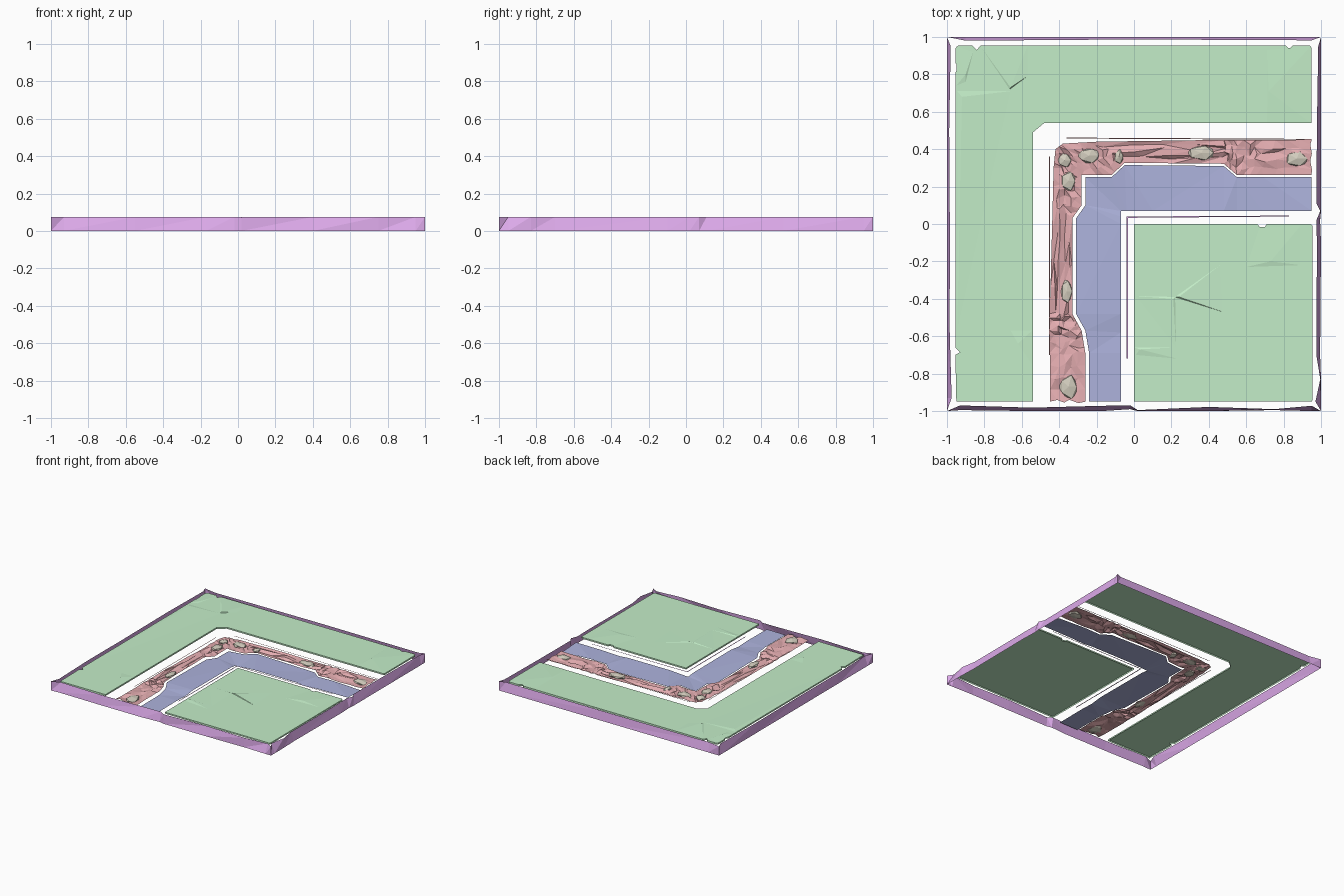
import bpy, bmesh, random
from mathutils import Vector

if "Cube" in bpy.data.objects:
    bpy.data.objects.remove(bpy.data.objects["Cube"])

random.seed(4)
TOP = 0.07


def mat(name, rgb):
    m = bpy.data.materials.new(name)
    m.diffuse_color = (*rgb, 1)
    m.use_nodes = True
    m.node_tree.nodes["Principled BSDF"].inputs["Base Color"].default_value = m.diffuse_color
    return m


GREEN = mat("grass", (0.55, 0.85, 0.58))
BLUE = mat("water", (0.42, 0.45, 0.72))
RED = mat("earth", (0.78, 0.42, 0.44))
PURPLE = mat("edging", (0.72, 0.4, 0.82))
BEIGE = mat("stone", (0.66, 0.62, 0.52))


def finish(bm, name, material):
    me = bpy.data.meshes.new(name)
    bm.to_mesh(me)
    bm.free()
    me.materials.append(material)
    ob = bpy.data.objects.new(name, me)
    bpy.context.collection.objects.link(ob)
    return ob


def plate(name, outline, patches):
    """Flat ground sheet with a short skirt and shallow raised facets."""
    bm = bmesh.new()
    top = [bm.verts.new((x, y, TOP)) for x, y in outline]
    low = [bm.verts.new((x, y, TOP - 0.012)) for x, y in outline]
    face = bm.faces.new(top)
    for i in range(len(top)):
        j = (i + 1) % len(top)
        bm.faces.new((top[i], low[i], low[j], top[j]))
    bmesh.ops.recalc_face_normals(bm, faces=bm.faces)
    face.normal_update()
    if face.normal.z < 0:
        bmesh.ops.reverse_faces(bm, faces=bm.faces)
    bmesh.ops.triangulate(bm, faces=[face])
    for apex, ring in patches:
        c = bm.verts.new((*apex, TOP + 0.005))
        r = [bm.verts.new((x, y, TOP + 0.0004)) for x, y in ring]
        for i in range(len(r)):
            f = bm.faces.new((c, r[i], r[(i + 1) % len(r)]))
            f.normal_update()
            if f.normal.z < 0:
                f.normal_flip()
    return finish(bm, name, GREEN)


def strip(name, a, b, z, material, rows=1, cols=1, jitter=0.0, edge=0.0):
    """Sheet between two matching polylines."""
    bm = bmesh.new()
    grid = []
    n = len(a) - 1
    for k in range(n * cols + 1):
        s = min(k // cols, n - 1)
        t = k / cols - s
        p = Vector(a[s]).lerp(Vector(a[s + 1]), t)
        q = Vector(b[s]).lerp(Vector(b[s + 1]), t)
        row = []
        for r in range(rows + 1):
            v = p.lerp(q, r / rows)
            side = r in (0, rows)
            dz = random.uniform(-1, 1) * (edge if side else jitter)
            if not side:
                v = v + Vector((random.uniform(-.012, .012), random.uniform(-.012, .012)))
            row.append(bm.verts.new((v.x, v.y, z + dz)))
        grid.append(row)
    for g, h in zip(grid, grid[1:]):
        for r in range(rows):
            bm.faces.new((g[r], g[r + 1], h[r + 1], h[r]))
    bmesh.ops.triangulate(bm, faces=bm.faces)
    for f in bm.faces:
        f.normal_update()
        if f.normal.z < 0:
            f.normal_flip()
    return finish(bm, name, material)


# Large L-shaped ground, with small notches in its outer edge
plate("outer_ground", [
    (-.95, -.95), (-.54, -.95), (-.54, .49), (-.48, .54), (.95, .54), (.95, .94), (.94, .955),
    (.85, .955), (.83, .935), (.81, .955), (-.82, .955), (-.84, .93), (-.865, .955), (-.94, .955),
    (-.955, .94), (-.955, .86), (-.935, .84), (-.955, .81), (-.955, -.66), (-.93, -.685), (-.955, -.7)],
    [((-.66, .73), [(-.82, .95), (-.57, .95), (-.57, .79), (-.665, .72)]),
     ((-.9, .8), [(-.95, .95), (-.86, .92), (-.9, .76), (-.95, .74)]),
     ((-.92, .68), [(-.945, .71), (-.66, .71), (-.945, -.57)]),
     ((.72, .71), [(.71, .54), (.945, .54), (.945, .66), (.945, .95), (.82, .94), (.71, .93)]),
     ((-.62, -.64), [(-.66, -.57), (-.545, -.57), (-.545, -.75)])])

# Square inner ground
plate("inner_ground", [(0, -.95), (.95, -.95), (.955, -.94), (.955, -.01), (.945, 0),
                       (.71, 0), (.7, -.015), (.67, -.015), (.66, 0), (0, 0)],
      [((.24, -.39), [(.22, -.39), (.46, -.22), (.475, -.47)]),
       ((.73, -.2), [(.6, -.23), (.67, -.02), (.89, -.01), (.89, -.22)]),
       ((.03, -.67), [(0, -.66), (.22, -.66), (.23, -.72), (.01, -.7)]),
       ((.21, -.4), [(.01, -.385), (.22, -.39), (.225, -.66)])])

# Water, from the front end round the bend to the right end
inner = [(-.07, -.95), (-.07, -.69), (-.07, -.58), (-.07, -.48), (-.07, 0), (-.07, .04), (-.07, .07),
         (-.04, .07), (.1, .07), (.48, .07), (.55, .07), (.69, .07), (.95, .07)]
outer = [(-.24, -.95), (-.24, -.69), (-.26, -.57), (-.31, -.48), (-.31, .03), (-.26, .1), (-.26, .25),
         (-.12, .25), (-.05, .315), (.48, .31), (.55, .25), (.69, .25), (.95, .25)]
strip("water", inner, outer, .048, BLUE, edge=.007)

# Rough earth bank beside the water
bank_in = [(x - (.02 if i < 7 else 0), y + (.012 if i > 5 else 0)) for i, (x, y) in enumerate(outer)]
bank_out = [(-.45, -.95), (-.45, -.69), (-.45, -.57), (-.45, -.48), (-.435, .1), (-.43, .3), (-.42, .4),
            (-.38, .43), (-.2, .44), (.48, .45), (.55, .45), (.69, .45), (.95, .45)]
strip("earth_bank", bank_in, bank_out, .054, RED, rows=5, cols=4, jitter=.011, edge=.004)

# Thin edging slivers beside the channel
strip("inner_bank_edge", [(-.04, -.72), (-.04, .04), (.83, .045)],
      [(-.033, -.72), (-.032, .033), (.83, .04)], .062, PURPLE)
strip("outer_bank_edge", [(-.455, -.7), (-.455, .36)], [(-.45, -.7), (-.45, .36)], .062, RED)
strip("outer_bank_edge_back", [(-.36, .462), (.95, .455)], [(-.36, .457), (.95, .45)], .062, RED)

# Faceted stones lying in the bank
for i, (x, y, sx, sy) in enumerate([
        (-.35, -.87, .06, .075), (-.36, -.36, .035, .08), (-.35, .23, .05, .06), (-.24, .365, .07, .05),
        (-.08, .36, .03, .045), (.36, .38, .085, .045), (.87, .35, .07, .05), (-.37, .34, .045, .045)]):
    bm = bmesh.new()
    bmesh.ops.create_icosphere(bm, subdivisions=1, radius=1)
    for v in bm.verts:
        k = random.uniform(.8, 1)
        v.co = (x + v.co.x * sx * k, y + v.co.y * sy * k, .055 + v.co.z * .018 * k)
    finish(bm, f"stone_{i + 1}", BEIGE)

# Uneven upright wall round the tile: (position along side, top inset, bottom inset)
sides = [
    [(-1, 0, 0), (-.93, .03, .005), (-.55, .018, 0), (-.17, .028, 0), (-.02, .03, .01), (.02, .005, 0),
     (.4, .022, 0), (.75, .01, .005), (.95, .028, 0)],
    [(-1, 0, 0), (-.95, .03, 0), (-.83, .004, 0), (-.7, .025, .005), (-.1, .022, 0), (.02, .025, .005),
     (.07, .004, 0), (.11, .025, 0), (.52, .022, 0), (.95, .015, 0)],
    [(-1, 0, 0), (-.95, .018, 0), (0, .013, 0), (.9, .02, 0)],
    [(-1, 0, 0), (-.95, .02, 0), (-.5, .012, 0), (.1, .016, 0), (.55, .014, 0), (.93, .025, 0)]]
bm = bmesh.new()
tops, lows = [], []
for i, side in enumerate(sides):
    for t, a, b in side:
        for inset, z, out in ((a, .075, tops), (b, 0, lows)):
            x, y = t, -1 + inset
            for _ in range(i):
                x, y = -y, x
            out.append(bm.verts.new((x, y, z)))
for i in range(len(tops)):
    j = (i + 1) % len(tops)
    bm.faces.new((lows[i], lows[j], tops[j]))
    bm.faces.new((lows[i], tops[j], tops[i]))
finish(bm, "border_wall", PURPLE)
